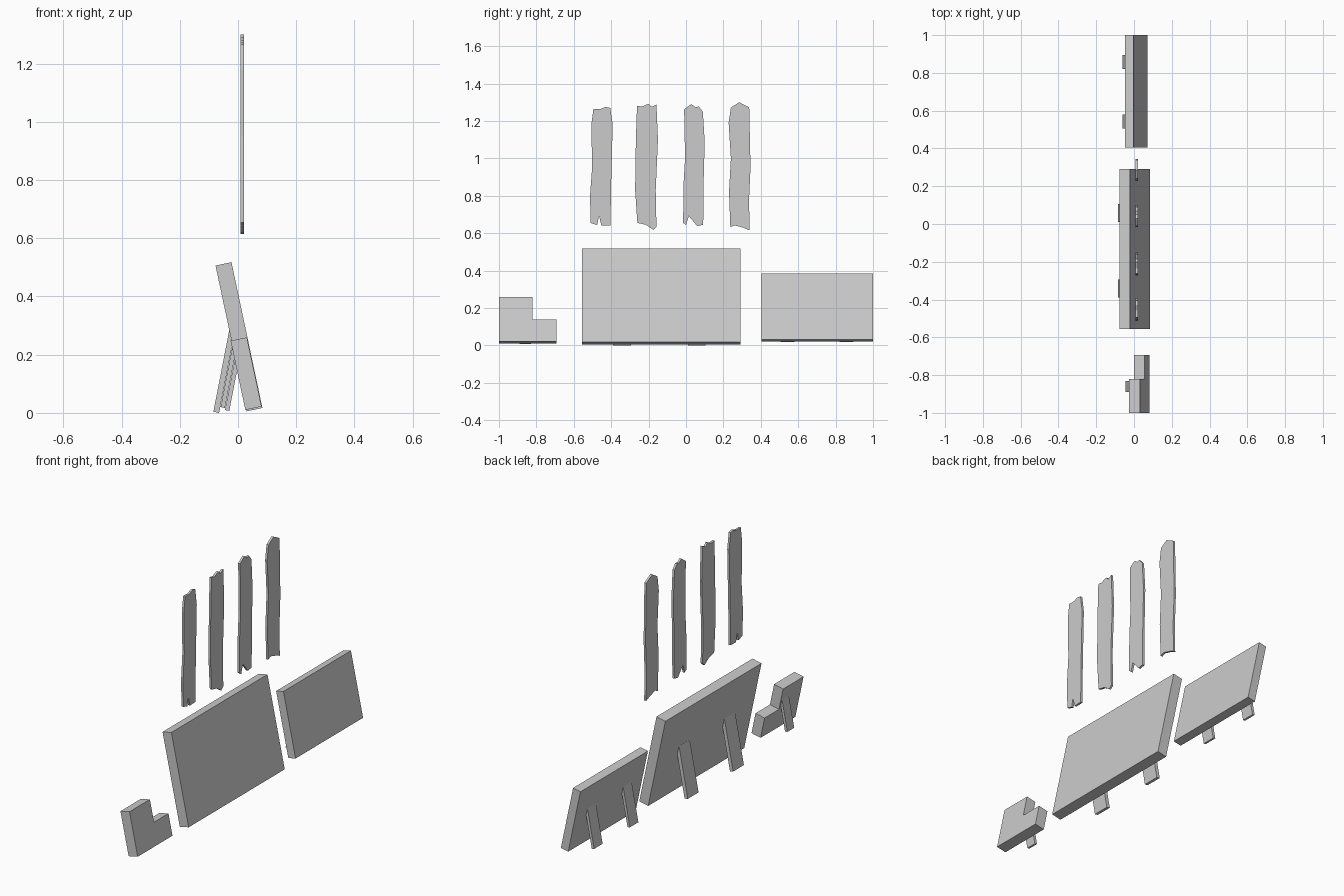
import bpy, bmesh
from math import sin, cos, radians


def slab(name, profile, x, z, thick, lean):
    """Extrude a (y, height) profile towards -x, leaning by an angle about its front bottom edge."""
    a = radians(lean)
    bm = bmesh.new()
    rings = []
    for d in (0, thick):
        rings.append([bm.verts.new((x - s * sin(a) - d * cos(a), y,
                                    z + s * cos(a) - d * sin(a))) for y, s in profile])
    front, back = rings
    bm.faces.new(front)
    bm.faces.new(back[::-1])
    n = len(profile)
    for i in range(n):
        j = (i + 1) % n
        bm.faces.new((front[i], back[i], back[j], front[j]))
    bmesh.ops.recalc_face_normals(bm, faces=bm.faces)
    me = bpy.data.meshes.new(name)
    bm.to_mesh(me)
    bm.free()
    ob = bpy.data.objects.new(name, me)
    bpy.context.collection.objects.link(ob)
    return ob


def rect(y0, y1, h):
    return [(y0, 0), (y1, 0), (y1, h), (y0, h)]


# Leaning panels
slab("large_panel", rect(-0.555, 0.292, 0.512), 0.084, 0.017, 0.056, 12)
slab("medium_panel", rect(0.405, 1.0, 0.362), 0.072, 0.031, 0.046, 12)
slab("small_stepped_panel",
     [(-1, 0), (-0.693, 0), (-0.693, 0.12), (-0.82, 0.12), (-0.82, 0.243), (-1, 0.243)],
     0.081, 0.022, 0.057, 12)

# Support legs behind the panels
for y in (-0.39, 0.01):
    slab("large_panel_leg", rect(y, y + 0.095, 0.285), -0.065, 0.0, 0.02, -11)
for y in (0.505, 0.82):
    slab("medium_panel_leg", rect(y, y + 0.075, 0.222), -0.045, 0.017, 0.015, -11)
slab("small_panel_leg", rect(-0.89, -0.83, 0.18), -0.03, 0.007, 0.015, -11)

# Loose planks with broken ends, floating above
planks = [
    [(-0.51, 0.655), (-0.475, 0.643), (-0.465, 0.693), (-0.452, 0.64), (-0.403, 0.642),
     (-0.402, 0.80), (-0.392, 1.18), (-0.405, 1.27), (-0.43, 1.275), (-0.457, 1.264),
     (-0.495, 1.265), (-0.506, 1.18), (-0.502, 0.95), (-0.513, 0.80)],
    [(-0.26, 0.655), (-0.215, 0.645), (-0.175, 0.618), (-0.158, 0.635), (-0.162, 0.83),
     (-0.15, 1.1), (-0.158, 1.288), (-0.185, 1.275), (-0.2, 1.292), (-0.235, 1.277),
     (-0.262, 1.28), (-0.268, 1.1), (-0.272, 0.83)],
    [(-0.015, 0.655), (0.0, 0.643), (0.015, 0.692), (0.06, 0.638), (0.092, 0.645),
     (0.094, 0.87), (0.1, 1.09), (0.09, 1.25), (0.068, 1.277), (0.05, 1.274),
     (0.028, 1.29), (-0.01, 1.262), (-0.005, 1.0), (-0.014, 0.85)],
    [(0.237, 0.632), (0.26, 0.642), (0.31, 0.628), (0.34, 0.615), (0.337, 0.78),
     (0.345, 0.95), (0.338, 1.272), (0.285, 1.3), (0.24, 1.272), (0.228, 1.19),
     (0.24, 1.0), (0.23, 0.82)],
]
for p in planks:
    slab("broken_plank", p, 0.02, 0, 0.012, 0)
